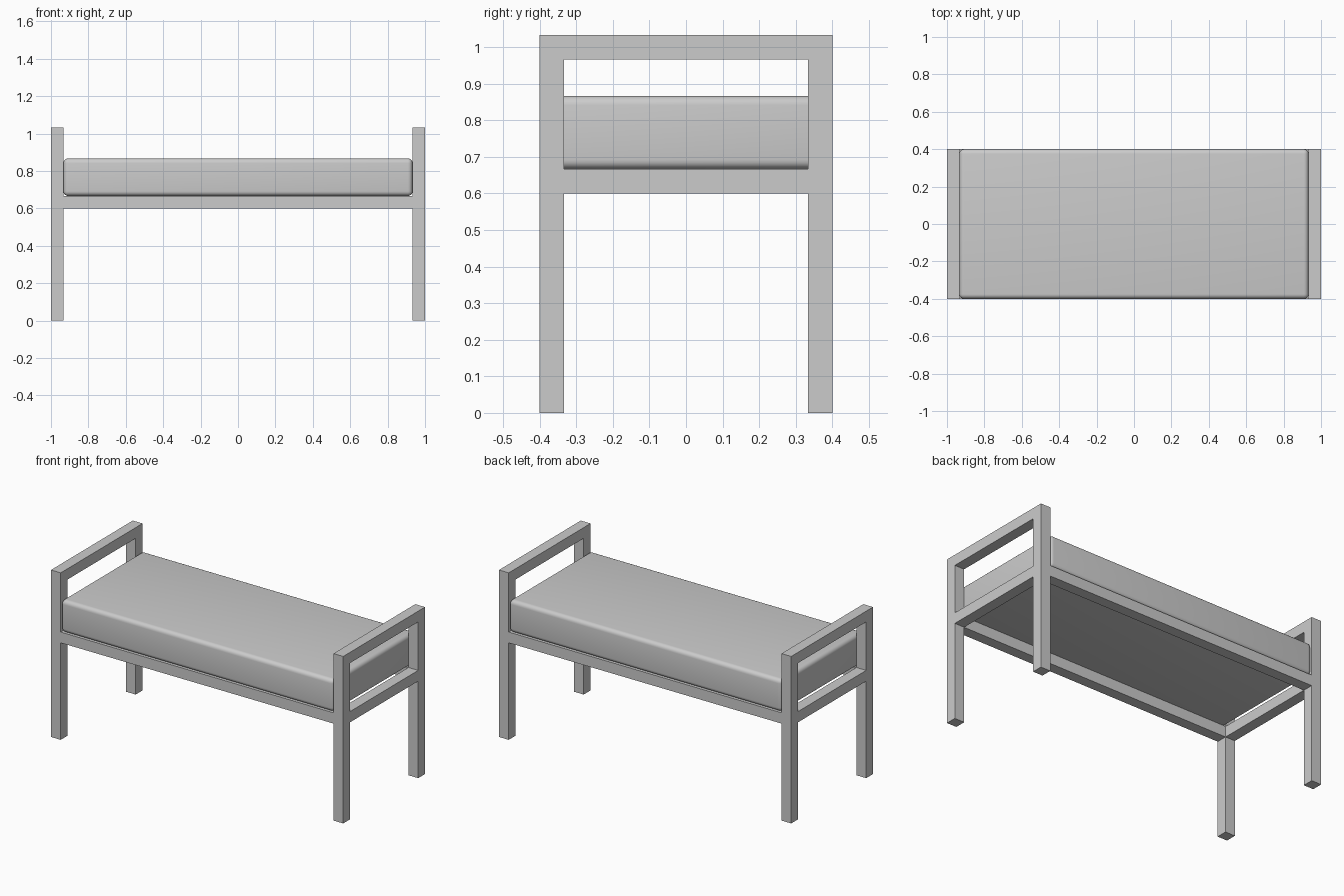
import bpy

if "Cube" in bpy.data.objects:
    bpy.data.objects.remove(bpy.data.objects["Cube"])

T = 1 / 15            # thickness of the square frame bars
HX, HY = 1.0, 0.4     # half length and half depth
TOP, SEAT_Z, CUSHION_H = 1.033, 0.6, 0.2

grey = bpy.data.materials.new("plain_grey")
grey.diffuse_color = (0.6, 0.6, 0.6, 1)
grey.use_nodes = True
grey.node_tree.nodes["Principled BSDF"].inputs["Base Color"].default_value = grey.diffuse_color


def box(name, lo, hi):
    """Box between two opposite corners, with its scale applied."""
    centre = [(a + b) / 2 for a, b in zip(lo, hi)]
    bpy.ops.mesh.primitive_cube_add(size=1, location=centre)
    ob = bpy.context.object
    ob.name = ob.data.name = name
    ob.scale = [b - a for a, b in zip(lo, hi)]
    bpy.ops.object.transform_apply(location=False, rotation=False, scale=True)
    ob.data.materials.append(grey)
    return ob


def span(side, half):
    """Outer bar interval on the given side of an axis."""
    return sorted((side * half, side * (half - T)))


# end frames: two posts, an arm rail and a seat rail on each side
for sx, end in ((-1, "left"), (1, "right")):
    x0, x1 = span(sx, HX)
    for sy, face in ((-1, "front"), (1, "back")):
        y0, y1 = span(sy, HY)
        box(f"{face}_{end}_leg", (x0, y0, 0), (x1, y1, TOP))
    for part, z in (("arm_rail", TOP - T), ("end_seat_rail", SEAT_Z)):
        box(f"{end}_{part}", (x0, -HY + T, z), (x1, HY - T, z + T))

# long seat rails between the posts
for sy, face in ((-1, "front"), (1, "back")):
    y0, y1 = span(sy, HY)
    box(f"{face}_seat_rail", (-HX + T, y0, SEAT_Z), (HX - T, y1, SEAT_Z + T))

# rounded cushion resting on the rails
cushion = box("cushion", (-HX + T, -HY, SEAT_Z + T),
              (HX - T, HY, SEAT_Z + T + CUSHION_H))
bevel = cushion.modifiers.new("soft_edges", 'BEVEL')
bevel.width = 0.025
bevel.segments = 5
bpy.ops.object.modifier_apply(modifier=bevel.name)
bpy.ops.object.shade_smooth_by_angle()
